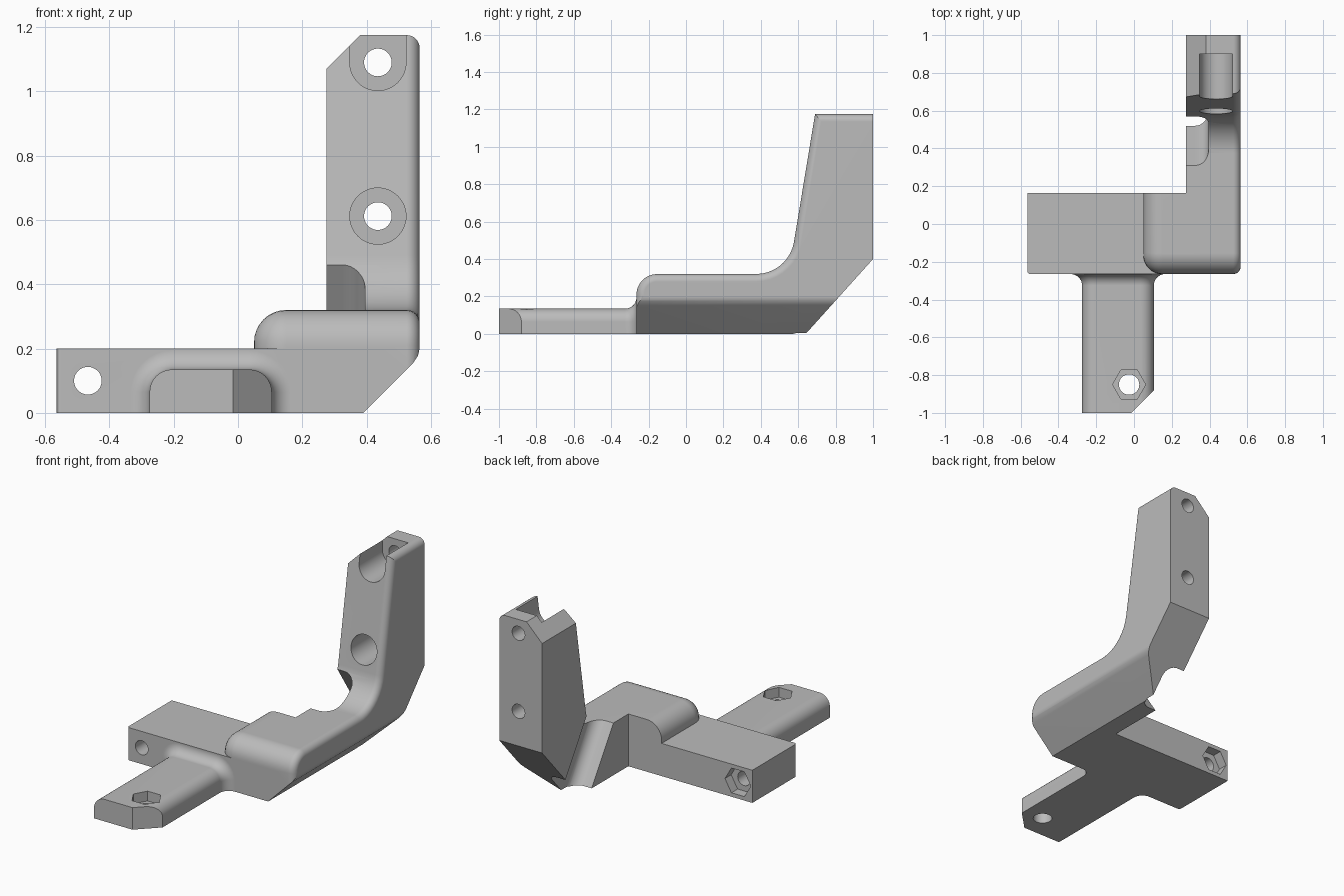
import bpy, bmesh
from math import sin, cos, radians, sqrt, atan2
from mathutils import Matrix

cube = bpy.data.objects.get("Cube")
if cube:
    bpy.data.objects.remove(cube)

grey = bpy.data.materials.new("light grey plastic")
grey.use_nodes = True
grey.diffuse_color = (0.5, 0.5, 0.5, 1)
grey.node_tree.nodes["Principled BSDF"].inputs["Base Color"].default_value = (0.5, 0.5, 0.5, 1)


def arc(cx, cy, r, a0, a1, n=8):
    angles = [radians(a0 + (a1 - a0) * i / n) for i in range(n + 1)]
    return [(cx + r * cos(a), cy + r * sin(a)) for a in angles]


def ring(cx, cy, r, n=48):
    return arc(cx, cy, r, 0, 360, n)[:-1]


def loft(name, loops):
    """Skin a list of matching closed loops and cap both ends."""
    bm = bmesh.new()
    rows = [[bm.verts.new(p) for p in loop] for loop in loops]
    n = len(rows[0])
    for a, b in zip(rows, rows[1:]):
        for i in range(n):
            j = (i + 1) % n
            bm.faces.new((a[i], a[j], b[j], b[i]))
    bm.faces.new(rows[0])
    bm.faces.new(rows[-1])
    bmesh.ops.recalc_face_normals(bm, faces=bm.faces)
    me = bpy.data.meshes.new(name)
    bm.to_mesh(me)
    bm.free()
    me.materials.append(grey)
    ob = bpy.data.objects.new(name, me)
    bpy.context.collection.objects.link(ob)
    return ob


def prism(name, pts, axis, lo, hi):
    """Extrude a flat outline along one axis."""
    place = {"x": lambda p, t: (t, p[0], p[1]),
             "y": lambda p, t: (p[0], t, p[1]),
             "z": lambda p, t: (p[0], p[1], t)}[axis]
    return loft(name, [[place(p, t) for p in pts] for t in (lo, hi)])


def rect(x0, y0, x1, y1):
    return [(x0, y0), (x1, y0), (x1, y1), (x0, y1)]


def combine(target, other, operation):
    mod = target.modifiers.new(operation, "BOOLEAN")
    mod.operation, mod.solver, mod.object = operation, "EXACT", other
    bpy.ops.object.select_all(action="DESELECT")
    bpy.context.view_layer.objects.active = target
    target.select_set(True)
    bpy.ops.object.modifier_apply(modifier=mod.name)
    bpy.data.objects.remove(other)


def round_side(ob, x, width, segments):
    """Round the front and top outline edges lying on one side plane."""
    bm = bmesh.new()
    bm.from_mesh(ob.data)
    edges = []
    for e in bm.edges:
        if all(abs(v.co.x - x) < 1e-4 for v in e.verts):
            mid = (e.verts[0].co + e.verts[1].co) / 2
            low = all(v.co.z < 0.41 and (v.co.z < 0.01 or v.co.y > 0.9) for v in e.verts)
            if not low and mid.y < 0.99:
                edges.append(e)
    bmesh.ops.bevel(bm, geom=edges, offset=width, offset_type="OFFSET", segments=segments,
                    profile=0.5, affect="EDGES", clamp_overlap=False)
    bm.to_mesh(ob.data)
    bm.free()


# Raised arm: side outline with rounded nose, inner sweep and tall upright
side = [(-0.265, 0)] + arc(-0.155, 0.21, 0.11, 180, 90)
side += arc(0.375, 0.525, 0.205, -90, -9.4, 9)
side += [(0.69, 1.175), (1, 1.175), (1, 0.4), (0.64, 0)]
bracket = prism("mounting_bracket", side, "x", 0.05, 0.565)
round_side(bracket, 0.05, 0.1, 8)
round_side(bracket, 0.565, 0.04, 6)
combine(bracket, prism("arm_side_cut", rect(-0.2, 0.165, 0.275, 1.3), "z", -0.2, 1.5), "DIFFERENCE")

# Flat base block
plan = arc(-0.55, -0.25, 0.015, 180, 270, 3) + [(0.45, -0.265), (0.45, 0.165), (-0.565, 0.165)]
combine(bracket, prism("base_block", plan, "z", 0, 0.2), "UNION")

# Front tongue, flaring into the base with a fillet
flare = 0.06


def tongue_loop(y, grow):
    r = 0.07 + grow
    outline = [(0.105 + grow, 0)] + arc(0.035, 0.065, r, 0, 90) + arc(-0.205, 0.065, r, 90, 180)
    outline += [(-0.275 - grow, 0)]
    return [(x, y, z) for x, z in outline]


sections = [tongue_loop(-1, 0)]
for i in range(9):
    a = radians(90 * i / 8)
    sections.append(tongue_loop(-0.265 - flare + flare * sin(a), flare * (1 - cos(a))))
sections.append(tongue_loop(-0.2, flare))
tongue = loft("tongue", sections)
combine(tongue, prism("tongue_corner", [(-0.115, -1.1), (0.305, -0.68), (0.305, -1.1)],
                      "z", -0.1, 0.3), "DIFFERENCE")
combine(bracket, tongue, "UNION")

# Long lower chamfer and upright's top chamfer
lower = [(0.29, -0.1), (0.545, 0.155), (0.56, 0.178), (0.566, 0.205), (0.7, 0.205), (0.7, -0.1)]
combine(bracket, prism("lower_chamfer", lower, "y", -0.5, 1.2), "DIFFERENCE")
upper = [(0.175, 0.97), (0.48, 1.275), (0.175, 1.275)]
combine(bracket, prism("upper_chamfer", upper, "y", 0.4, 1.2), "DIFFERENCE")

# Slanted channel between base and upright
gap, r = 0.294, 0.07
channel = [(0.1, 0)] + arc(0.395 - r, r, r, -90, 0) + arc(0.395 - r, gap - r, r, 0, 90) + [(0.1, gap)]
slot = prism("channel", channel, "z", -0.8, 0.6)
slot.data.transform(Matrix.Translation((0, 0.31, 0.32)) @ Matrix.Rotation(atan2(0.21, 0.32), 4, "X"))
combine(bracket, slot, "DIFFERENCE")

# Upright screw holes with counterbores, the top one open upward
bore = 0.0875
pocket = arc(0.435, 1.09, bore, 180, 360, 24) + [(0.435 + bore, 1.3), (0.435 - bore, 1.3)]
cutters = [prism("top_counterbore", pocket, "y", 0.4, 0.9),
           prism("lower_counterbore", ring(0.435, 0.612, bore), "y", 0.4, 0.9)]
for z in (1.09, 0.612):
    cutters.append(prism("screw_hole", ring(0.435, z, 0.043), "y", 0.3, 1.2))

# Base and tongue bolt holes with hexagonal nut pockets
cutters += [prism("base_hole", ring(-0.467, 0.1, 0.043), "y", -0.5, 0.4),
            prism("base_nut_pocket", ring(-0.467, 0.1, bore, 6), "y", 0.105, 0.3),
            prism("tongue_hole", ring(-0.026, -0.85, 0.054), "z", -0.2, 0.3),
            prism("tongue_nut_pocket", ring(-0.026, -0.85, bore, 6), "z", 0.075, 0.3)]
for cutter in cutters:
    combine(bracket, cutter, "DIFFERENCE")

# Smooth fillets, crisp edges
bpy.ops.object.select_all(action="DESELECT")
bpy.context.view_layer.objects.active = bracket
bracket.select_set(True)
bpy.ops.object.shade_smooth_by_angle(angle=radians(25))
weighted = bracket.modifiers.new("even_shading", "WEIGHTED_NORMAL")
weighted.keep_sharp = True
